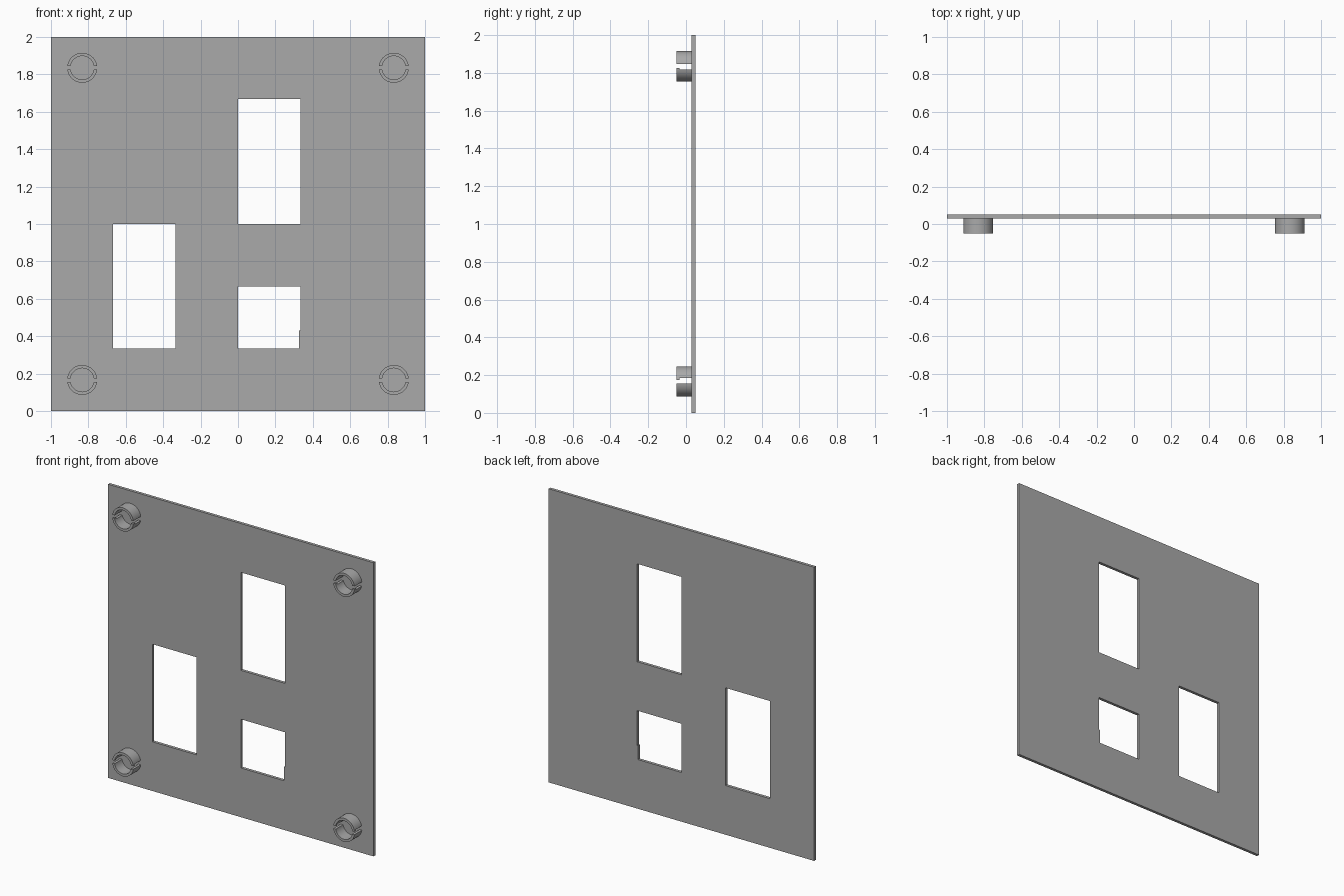
import bpy, bmesh, math

cube = bpy.data.objects.get("Cube")
if cube:
    bpy.data.objects.remove(cube, do_unlink=True)

grey = bpy.data.materials.new("plain grey")
grey.use_nodes = True
colour = (0.4, 0.4, 0.4, 1)
grey.diffuse_color = colour
grey.node_tree.nodes["Principled BSDF"].inputs["Base Color"].default_value = colour

BACK, FACE, TIP, LIP = 0.05, 0.03, -0.05, -0.034


def extrude_mesh(name, bm, depth):
    """Give flat faces a depth along +y and make an object of them."""
    bmesh.ops.remove_doubles(bm, verts=bm.verts, dist=1e-5)
    geom = bmesh.ops.extrude_face_region(bm, geom=bm.faces[:], use_keep_orig=True)
    moved = [g for g in geom["geom"] if isinstance(g, bmesh.types.BMVert)]
    bmesh.ops.translate(bm, verts=moved, vec=(0, depth, 0))
    bmesh.ops.recalc_face_normals(bm, faces=bm.faces[:])
    mesh = bpy.data.meshes.new(name)
    bm.to_mesh(mesh)
    bm.free()
    mesh.materials.append(grey)
    obj = bpy.data.objects.new(name, mesh)
    bpy.context.collection.objects.link(obj)
    return obj


# Plate: a grid of cells that leaves out the window openings
windows = [(0, 0.333, 1, 1.667), (-0.667, -0.333, 0.335, 1),
           (0, 0.333, 0.43, 0.667), (0, 0.326, 0.335, 0.43)]
xs = sorted({-1, 1} | {x for w in windows for x in w[:2]})
zs = sorted({0, 2} | {z for w in windows for z in w[2:]})
bm = bmesh.new()
for x0, x1 in zip(xs, xs[1:]):
    for z0, z1 in zip(zs, zs[1:]):
        cx, cz = (x0 + x1) / 2, (z0 + z1) / 2
        if any(a < cx < b and c < cz < d for a, b, c, d in windows):
            continue
        bm.faces.new([bm.verts.new((x, FACE, z)) for x, z in
                      ((x0, z0), (x1, z0), (x1, z1), (x0, z1))])
plate = extrude_mesh("plate", bm, BACK - FACE)


def half_ring(name, x, z, side, gap, y0, y1, outer=0.08, inner=0.063, steps=24):
    """Upper (side 1) or lower (side -1) half of a ring, cut flat at the gap."""
    bm = bmesh.new()
    rows = []
    for i in range(steps + 1):
        row = []
        for r in (outer, inner):
            start = math.asin(gap / r)
            a = start + (math.pi - 2 * start) * i / steps
            row.append(bm.verts.new((x + r * math.cos(a), y0, z + side * r * math.sin(a))))
        rows.append(row)
    for (a, b), (c, d) in zip(rows, rows[1:]):
        bm.faces.new((a, b, d, c))
    obj = extrude_mesh(name, bm, y1 - y0)
    bpy.ops.object.select_all(action='DESELECT')
    obj.select_set(True)
    bpy.context.view_layer.objects.active = obj
    bpy.ops.object.shade_smooth_by_angle(angle=math.radians(30))


# Split ring pegs: one half of each has a small lip at its tip
for x, hand in ((-0.833, "right"), (0.833, "left")):
    for z, level, lipped in ((1.835, "top", -1), (0.166, "bottom", 1)):
        name = f"{level}_{hand}_peg"
        half_ring(name + "_plain_half", x, z, -lipped, 0.011, TIP, FACE)
        half_ring(name + "_lipped_half", x, z, lipped, 0.018, LIP, FACE)
        half_ring(name + "_lip", x, z, lipped, 0.009, TIP, LIP)
